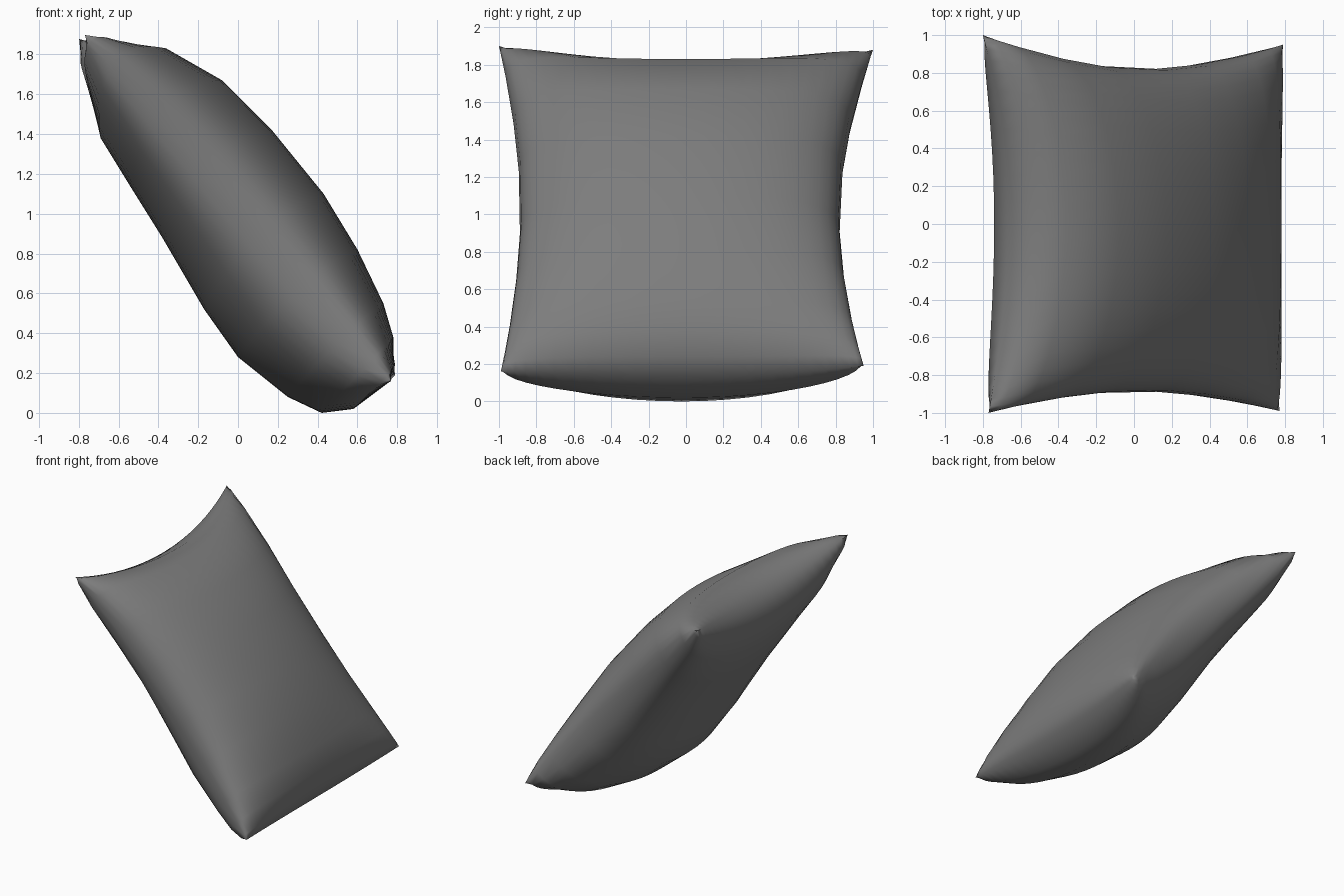
import bpy, bmesh, math
from mathutils import Vector

if "Cube" in bpy.data.objects:
    bpy.data.objects.remove(bpy.data.objects["Cube"])

# Mid cross-section (x, z), from the top seam to the bottom seam
FACE = [(-.67, 1.75), (-.54, 1.82), (-.36, 1.83), (-.08, 1.67), (.17, 1.42), (.43, 1.10),
        (.60, .82), (.73, .55), (.78, .38), (.78, .24), (.74, .14)]
BACK = [(-.67, 1.75), (-.74, 1.61), (-.69, 1.38), (-.53, 1.12), (-.38, .88), (-.17, .52),
        (0, .28), (.25, .08), (.42, 0), (.58, .02), (.74, .14)]

# Pinched corners: (top, bottom) for each side, plus how far the side seam bows in
SIDES = {-1: (Vector((-.77, -1, 1.90)), Vector((.77, -.99, .16)), .11),
         1: (Vector((-.80, 1, 1.88)), Vector((.79, .95, .19)), .155)}
COLS = 24
ROWS = len(FACE)


def along(p):
    """Distance of a section point along the leaning direction."""
    return -.665 * p[0] + .748 * p[1]


def row_fraction(i):
    v = (along(FACE[i]) + along(BACK[i])) / 2
    return (along(FACE[0]) - v) / (along(FACE[0]) - along(FACE[-1]))


def side_seam(side, t):
    top, bottom, bow = SIDES[side]
    p = top.lerp(bottom, t)
    p.y -= side * bow * (1 - abs(2 * t - 1) ** 1.8)
    return p


def cushion_point(profile, i, j):
    s = math.sin(math.pi / 2 * (2 * j / COLS - 1))
    t = row_fraction(i)
    flat = side_seam(-1, t).lerp(side_seam(1, t), (s + 1) / 2)
    # the seam plane sags gently toward the middle, the filling swells quickly
    x0, z0 = FACE[0]
    x1, z1 = FACE[-1]
    chord = Vector((x0 + (x1 - x0) * t, flat.y, z0 + (z1 - z0) * t))
    x, z = profile[i]
    sag = max(0, 1 - s * s)
    swell = sag ** .41
    return flat.lerp(chord, sag) + (Vector((x, flat.y, z)) - chord) * swell


# Two puffed panels welded along the seam
bm = bmesh.new()
for profile, flip in ((FACE, False), (BACK, True)):
    grid = [[bm.verts.new(cushion_point(profile, i, j)) for j in range(COLS + 1)]
            for i in range(ROWS)]
    for i in range(ROWS - 1):
        for j in range(COLS):
            quad = [grid[i][j], grid[i + 1][j], grid[i + 1][j + 1], grid[i][j + 1]]
            bm.faces.new(quad[::-1] if flip else quad)
bmesh.ops.remove_doubles(bm, verts=bm.verts, dist=.0005)
bmesh.ops.recalc_face_normals(bm, faces=bm.faces)
mesh = bpy.data.meshes.new("cushion")
bm.to_mesh(mesh)
bm.free()
cushion = bpy.data.objects.new("cushion", mesh)
bpy.context.collection.objects.link(cushion)

# Dark grey fabric
fabric = bpy.data.materials.new("fabric")
fabric.diffuse_color = (.205, .205, .205, 1)
fabric.use_nodes = True
fabric.node_tree.nodes["Principled BSDF"].inputs["Base Color"].default_value = fabric.diffuse_color
mesh.materials.append(fabric)

# Soft shading, with creases only at the tight seam corners
bpy.context.view_layer.objects.active = cushion
cushion.select_set(True)
bpy.ops.object.shade_smooth_by_angle(angle=math.radians(75))
